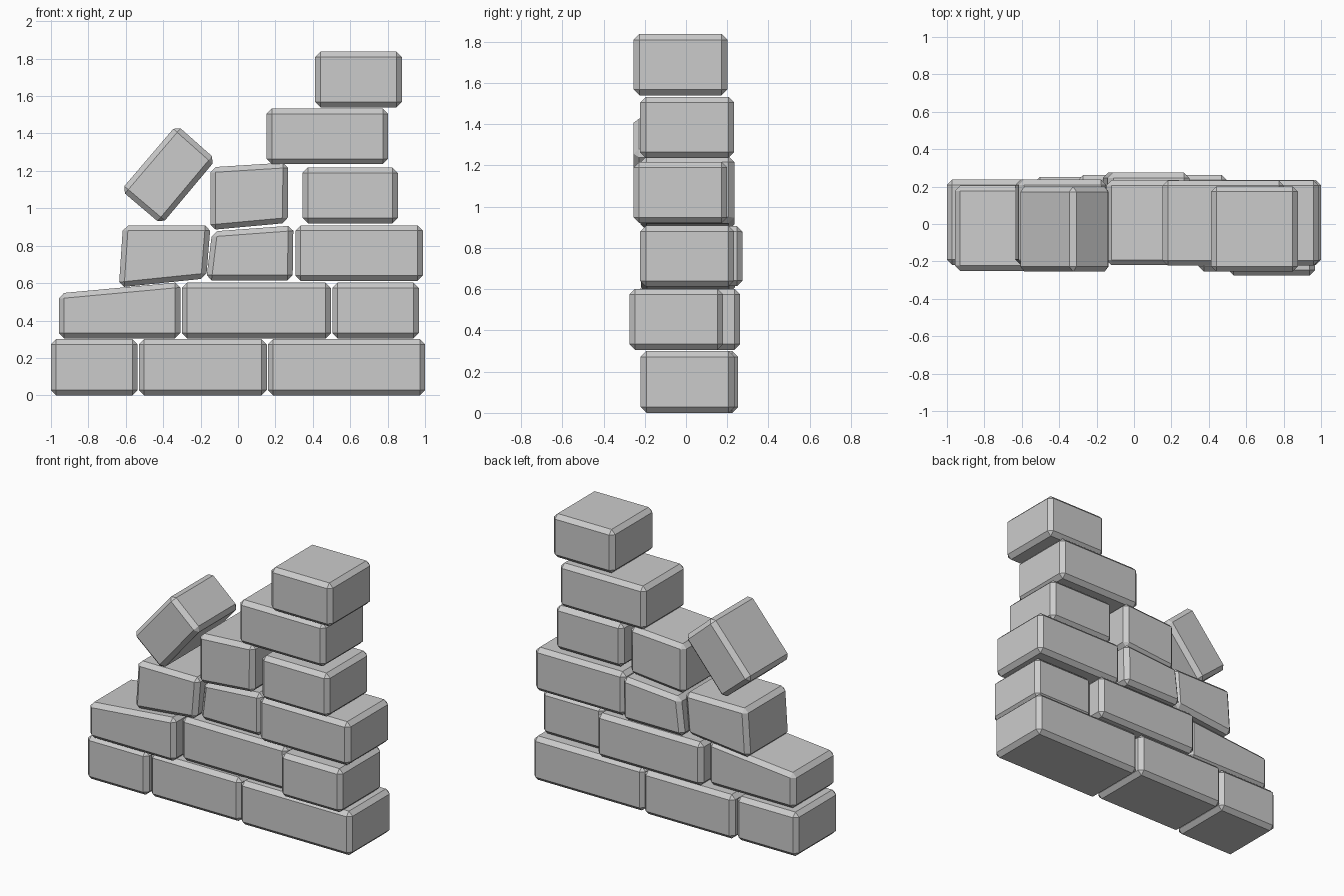
import bpy, bmesh

if "Cube" in bpy.data.objects:
    bpy.data.objects.remove(bpy.data.objects["Cube"])

DEPTH = 0.455
CHAMFER = 0.028


def stone(name, quad, y_front):
    """Chamfered stone from a front outline (x, z), extruded back by DEPTH."""
    bm = bmesh.new()
    face = bm.faces.new([bm.verts.new((x, y_front, z)) for x, z in quad])
    ext = bmesh.ops.extrude_face_region(bm, geom=[face])
    back = [v for v in ext["geom"] if isinstance(v, bmesh.types.BMVert)]
    bmesh.ops.translate(bm, verts=back, vec=(0, DEPTH, 0))
    bmesh.ops.recalc_face_normals(bm, faces=bm.faces)
    bmesh.ops.bevel(bm, geom=bm.edges[:], offset=CHAMFER, offset_type='OFFSET',
                    segments=1, affect='EDGES', profile=0.5)
    mesh = bpy.data.meshes.new(name)
    bm.to_mesh(mesh)
    bm.free()
    obj = bpy.data.objects.new(name, mesh)
    bpy.context.collection.objects.link(obj)


def box(x0, x1, z0, z1):
    return [(x0, z0), (x1, z0), (x1, z1), (x0, z1)]


# Regular stones: name, x range, z range, front y
for name, x0, x1, z0, z1, y in [
    ("base_stone_left", -1.0, -0.537, 0.0, 0.3, -0.218),
    ("base_stone_middle", -0.53, 0.154, 0.0, 0.3, -0.203),
    ("base_stone_right", 0.16, 1.0, 0.0, 0.3, -0.22),
    ("second_stone_middle", -0.3, 0.497, 0.305, 0.602, -0.193),
    ("second_stone_right", 0.505, 0.967, 0.305, 0.602, -0.275),
    ("third_stone_right", 0.307, 0.988, 0.612, 0.908, -0.222),
    ("fourth_stone_right", 0.345, 0.855, 0.92, 1.217, -0.255),
    ("fifth_stone", 0.153, 0.802, 1.236, 1.533, -0.222),
    ("top_stone", 0.413, 0.876, 1.54, 1.837, -0.254),
]:
    stone(name, box(x0, x1, z0, z1), y)

# Settled, uneven stones
stone("second_stone_left",
      [(-0.958, 0.305), (-0.308, 0.305), (-0.308, 0.605), (-0.958, 0.545)], -0.25)
stone("third_stone_left",
      [(-0.637, 0.577), (-0.17, 0.625), (-0.147, 0.908), (-0.615, 0.908)], -0.218)
stone("third_stone_middle",
      [(-0.17, 0.615), (0.292, 0.615), (0.296, 0.908), (-0.138, 0.876)], -0.18)
stone("fourth_stone_left",
      [(-0.148, 0.884), (0.266, 0.922), (0.268, 1.245), (-0.148, 1.219)], -0.22)

# Toppling stone resting on the steps
stone("toppling_stone",
      [(-0.626, 1.097), (-0.409, 0.913), (-0.118, 1.26), (-0.328, 1.446)], -0.255)
